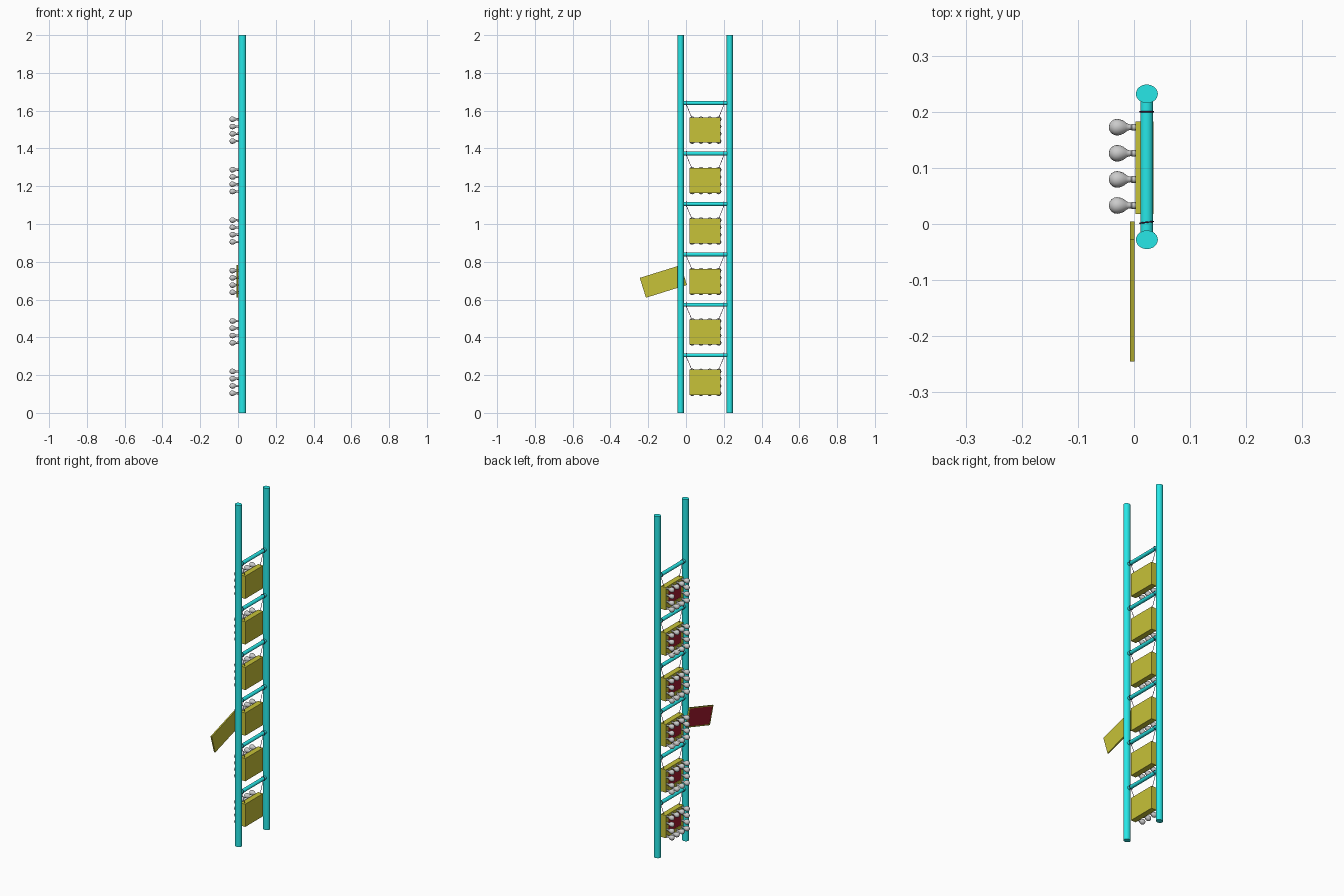
import bpy, bmesh, math
from mathutils import Vector, Matrix

if "Cube" in bpy.data.objects:
    bpy.data.objects.remove(bpy.data.objects["Cube"])


def material(name, rgb):
    m = bpy.data.materials.new(name)
    m.diffuse_color = (*rgb, 1)
    m.use_nodes = True
    m.node_tree.nodes["Principled BSDF"].inputs["Base Color"].default_value = m.diffuse_color
    return m


CYAN = material("cyan_paint", (0.02, 0.8, 0.8))
OLIVE = material("olive_paint", (0.57, 0.54, 0.04))
RED = material("dark_red", (0.38, 0.01, 0.03))
WIRE = material("dark_wire", (0.08, 0.02, 0.08))


def finish(bm, name, mats=(), smooth=False):
    me = bpy.data.meshes.new(name)
    bmesh.ops.recalc_face_normals(bm, faces=bm.faces)
    bm.to_mesh(me)
    bm.free()
    for m in mats:
        me.materials.append(m)
    ob = bpy.data.objects.new(name, me)
    bpy.context.collection.objects.link(ob)
    if smooth:
        bpy.ops.object.select_all(action='DESELECT')
        ob.select_set(True)
        bpy.context.view_layer.objects.active = ob
        bpy.ops.object.shade_smooth_by_angle(angle=math.radians(40))
    return ob


def rod(name, a, b, r, mat, sides=24, squash=1.0):
    """Capped cylinder from a to b, radius r along x and r*squash across."""
    a, b = Vector(a), Vector(b)
    d = b - a
    bm = bmesh.new()
    rot = d.to_track_quat('Z', 'X').to_matrix().to_4x4()
    bmesh.ops.create_cone(bm, cap_ends=True, segments=sides, radius1=r, radius2=r,
                          depth=d.length, matrix=rot)
    if squash != 1.0:
        bmesh.ops.scale(bm, vec=(1, squash if d.z else 1, 1 if d.z else squash), verts=bm.verts)
    bmesh.ops.translate(bm, vec=(a + b) / 2, verts=bm.verts)
    return finish(bm, name, (mat,), True)


def board(name, centre, size, border, recess, tilt=0):
    """Olive slab whose -x face carries a recessed red panel."""
    bm = bmesh.new()
    bmesh.ops.create_cube(bm, size=1)
    bmesh.ops.scale(bm, vec=size, verts=bm.verts)
    bm.normal_update()
    face = min(bm.faces, key=lambda f: f.calc_center_median().x)
    bmesh.ops.inset_region(bm, faces=[face], thickness=border)
    bmesh.ops.inset_region(bm, faces=[face], thickness=0.0005, depth=-recess)
    face.material_index = 1
    bm.transform(Matrix.Translation(centre) @ Matrix.Rotation(tilt, 4, 'X'))
    return finish(bm, name, (OLIVE, RED))


def lathe_x(name, profile, steps=16):
    bm = bmesh.new()
    vs = [bm.verts.new((x, r, 0)) for x, r in profile]
    es = [bm.edges.new(p) for p in zip(vs, vs[1:])]
    bmesh.ops.spin(bm, geom=vs + es, cent=(0, 0, 0), axis=(1, 0, 0),
                   angle=math.tau, steps=steps)
    bmesh.ops.remove_doubles(bm, verts=bm.verts, dist=1e-5)
    return finish(bm, name, (), True)


# two uprights
for side, y in (("front", -0.028), ("rear", 0.232)):
    rod(side + "_pole", (0.023, y, 0), (0.023, y, 2), 0.0195, CYAN, 32, 0.85)

# master bulb: round globe, narrow neck, small socket collar
PROFILE = [(0.005, 0), (0.005, 0.006), (-0.004, 0.006), (-0.005, 0.005), (-0.010, 0.0055),
           (-0.014, 0.008), (-0.019, 0.0118), (-0.025, 0.014), (-0.030, 0.0148),
           (-0.035, 0.014), (-0.040, 0.011), (-0.0435, 0.0063), (-0.045, 0)]
bulb = lathe_x("bulb", PROFILE)
places = [(i, j) for i in range(4) for j in range(4) if i in (0, 3) or j in (0, 3)]

# six hanging lamp boxes, each under its own rung
first = True
for n in range(6):
    zr = 0.305 + 0.267 * n
    zc = zr - 0.143
    tag = f"_{n + 1}"
    rod("rung" + tag, (0.0225, -0.025, zr), (0.0225, 0.23, zr), 0.0112, CYAN, 20, 0.9)
    board("lamp_box" + tag, (0.019, 0.1, zc), (0.032, 0.165, 0.133), 0.032, 0.002)
    # wire loops round the rung and slanted hangers
    for side, y, yb in (("front", 0.003, 0.032), ("rear", 0.2, 0.172)):
        bpy.ops.mesh.primitive_torus_add(
            major_radius=0.0122, minor_radius=0.0014, major_segments=20, minor_segments=6,
            location=(0.0225, y, zr),
            rotation=(math.pi / 2, 0, 0.12 if side == "front" else 0))
        ring = bpy.context.object
        ring.name = f"{side}_wire_loop{tag}"
        ring.data.materials.append(WIRE)
        bpy.ops.object.shade_smooth()
        rod(f"{side}_hanger{tag}", (0.0225, y, zr - 0.011), (0.0225, yb, zc + 0.063),
            0.0013, WIRE, 8)
    # bulbs round the border
    for i, j in places:
        ob = bulb if first else bulb.copy()
        if not first:
            bpy.context.collection.objects.link(ob)
        first = False
        ob.name = f"bulb{tag}_{i}{j}"
        ob.location = (0, 0.033 + 0.0465 * i, zc - 0.058 + 0.0385 * j)

# tilted side sign
board("side_sign", (-0.003, -0.12, 0.696), (0.008, 0.227, 0.110), 0.008, 0.001,
      math.radians(17.3))
